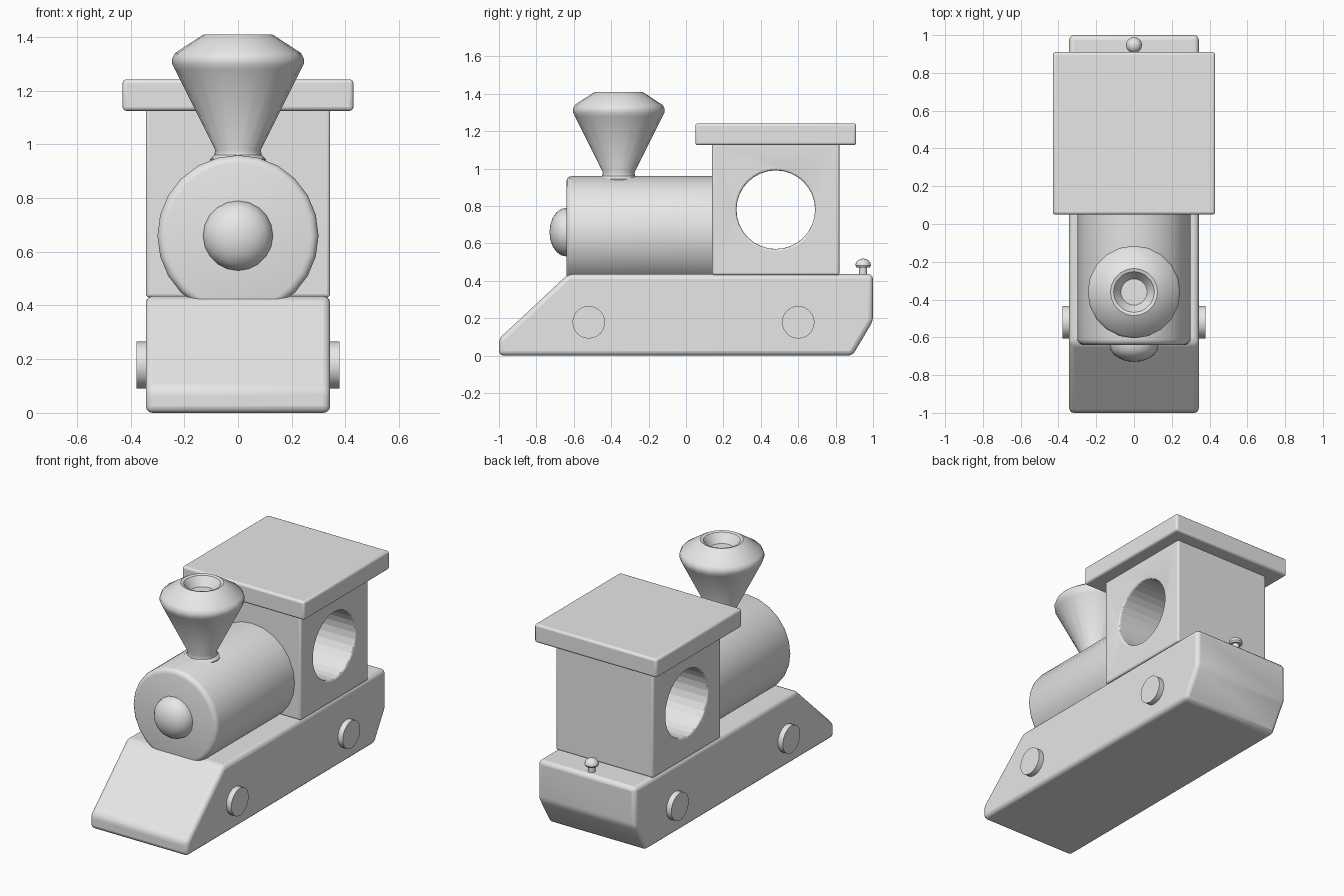
import bpy
import bmesh
import math
from mathutils import Matrix

cube = bpy.data.objects.get("Cube")
if cube:
    bpy.data.objects.remove(cube, do_unlink=True)

grey = bpy.data.materials.new("plain_grey")
grey.use_nodes = True
grey.diffuse_color = (0.8, 0.8, 0.8, 1)
grey.node_tree.nodes["Principled BSDF"].inputs["Base Color"].default_value = (0.8, 0.8, 0.8, 1)


def finish(name, bm, place=None):
    """Turn a bmesh into a named, coloured object."""
    if place:
        bm.transform(place)
    bmesh.ops.recalc_face_normals(bm, faces=bm.faces)
    mesh = bpy.data.meshes.new(name)
    bm.to_mesh(mesh)
    bm.free()
    mesh.materials.append(grey)
    obj = bpy.data.objects.new(name, mesh)
    bpy.context.collection.objects.link(obj)
    return obj


def smooth(obj, angle=35):
    bpy.ops.object.select_all(action="DESELECT")
    obj.select_set(True)
    bpy.context.view_layer.objects.active = obj
    bpy.ops.object.shade_smooth_by_angle(angle=math.radians(angle))


def bevel(obj, width, segments=3):
    mod = obj.modifiers.new("rounded_edges", "BEVEL")
    mod.width = width
    mod.segments = segments
    mod.limit_method = "ANGLE"
    mod.angle_limit = math.radians(30)


def block(name, profile, half_width, width):
    """Extrude a side outline of (y, z) points across x."""
    bm = bmesh.new()
    face = bm.faces.new([bm.verts.new((-half_width, y, z)) for y, z in profile])
    out = bmesh.ops.extrude_face_region(bm, geom=[face])
    verts = [v for v in out["geom"] if isinstance(v, bmesh.types.BMVert)]
    bmesh.ops.translate(bm, verts=verts, vec=(2 * half_width, 0, 0))
    obj = finish(name, bm)
    bevel(obj, width)
    smooth(obj)
    return obj


def box(y0, y1, z0, z1):
    return [(y0, z0), (y1, z0), (y1, z1), (y0, z1)]


def lathe(name, profile, place, sides=20):
    """Spin (radius, height) points about z, then place the part."""
    bm = bmesh.new()
    verts = [bm.verts.new((r, 0, h)) for r, h in profile]
    edges = [bm.edges.new(pair) for pair in zip(verts, verts[1:])]
    bmesh.ops.spin(bm, geom=verts + edges, cent=(0, 0, 0), axis=(0, 0, 1),
                   angle=2 * math.pi, steps=sides)
    bmesh.ops.remove_doubles(bm, verts=bm.verts, dist=0.0005)
    obj = finish(name, bm, place)
    smooth(obj)
    return obj


def dome(radius, height, base, steps=5):
    return [(radius * math.cos(a), base + height * math.sin(a))
            for a in (math.pi / 2 * i / steps for i in range(steps + 1))]


# Chassis with sloping front and chamfered rear
block("chassis", [(-1, 0), (0.89, 0), (1, 0.185), (1, 0.435),
                  (-0.63, 0.435), (-1, 0.09)], 0.343, 0.025)

# Cab with a round window running right through it
cab = block("cab", box(0.14, 0.82, 0.43, 1.14), 0.343, 0.012)
bm = bmesh.new()
bmesh.ops.create_cone(bm, cap_ends=True, segments=32, radius1=0.21, radius2=0.21, depth=1)
cutter = finish("window_cutter", bm,
                Matrix.Translation((0, 0.48, 0.78)) @ Matrix.Rotation(math.pi / 2, 4, "Y"))
cutter.hide_render = True
cutter.hide_set(True)
cutter.display_type = "WIRE"
cut = cab.modifiers.new("window", "BOOLEAN")
cut.object = cutter
cut.operation = "DIFFERENCE"
cut.solver = "EXACT"
cab.modifiers.move(1, 0)

# Roof
block("roof", box(0.05, 0.91, 1.125, 1.242), 0.43, 0.014)

# Boiler and its round nose, facing forward
forward = Matrix.Translation((0, 0, 0.66)) @ Matrix.Rotation(math.pi / 2, 4, "X")
lathe("boiler", [(0, -0.16), (0.3, -0.16), (0.3, 0.61), (0.296, 0.625),
                 (0.285, 0.636), (0.27, 0.64), (0, 0.64)], forward, 24)
lathe("boiler_nose", [(0, 0.6), (0.13, 0.6)] + dome(0.13, 0.09, 0.64), forward)

# Flared chimney with a shallow opening
lathe("chimney", [(0, 0.9), (0.105, 0.9), (0.105, 0.945), (0.088, 0.96), (0.085, 0.98),
                  (0.235, 1.28), (0.245, 1.3), (0.245, 1.32), (0.235, 1.34),
                  (0.14, 1.402), (0.125, 1.41), (0.108, 1.405), (0.07, 1.35), (0, 1.35)],
      Matrix.Translation((0, -0.36, 0)))

# Wheel pegs on both sides
for end, y in (("front", -0.52), ("rear", 0.6)):
    for side, sign in (("left", 1), ("right", -1)):
        lathe(f"{end}_{side}_peg", [(0, 0.3), (0.087, 0.3), (0.087, 0.378), (0, 0.378)],
              Matrix.Translation((0, y, 0.178)) @ Matrix.Rotation(sign * math.pi / 2, 4, "Y"), 24)

# Coupling knob at the rear
lathe("coupling_knob", [(0, 0.4), (0.022, 0.4), (0.022, 0.472), (0.036, 0.472)]
      + dome(0.042, 0.037, 0.482, 4), Matrix.Translation((0, 0.947, 0)), 16)
